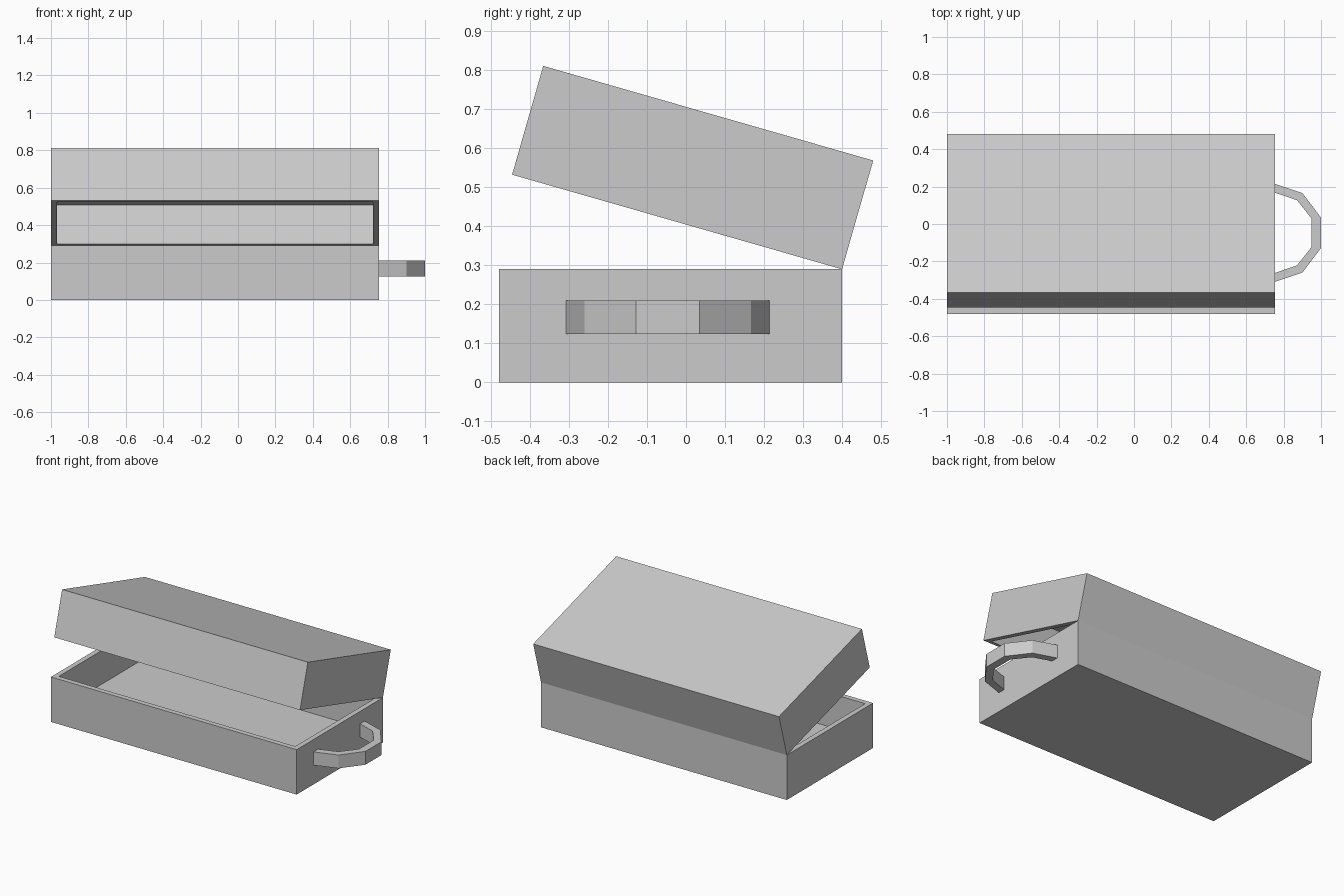
import bpy, bmesh
from math import radians
from mathutils import Matrix, Vector

if "Cube" in bpy.data.objects:
    bpy.data.objects.remove(bpy.data.objects["Cube"])

X0, X1 = -1.0, 0.755          # box ends
DEPTH, HEIGHT = 0.88, 0.29    # each half of the box
WALL, FLOOR = 0.047, 0.072
HINGE = Vector((0, 0.40, HEIGHT))


def finish(bm, name):
    bmesh.ops.recalc_face_normals(bm, faces=bm.faces)
    mesh = bpy.data.meshes.new(name)
    bm.to_mesh(mesh)
    bm.free()
    obj = bpy.data.objects.new(name, mesh)
    bpy.context.collection.objects.link(obj)
    return obj


def tray(name, matrix, up):
    """Open tray whose rim lies at the hinge; up=-1 opens upward, +1 downward."""
    bm = bmesh.new()
    bmesh.ops.create_cube(bm, size=1)
    for v in bm.verts:
        v.co = Vector(((X0 + X1) / 2 + v.co.x * (X1 - X0),
                       (v.co.y - 0.5) * DEPTH, (v.co.z + 0.5) * HEIGHT * up))
    bm.normal_update()
    rim = min(bm.faces, key=lambda f: abs(f.calc_center_median().z))
    bmesh.ops.recalc_face_normals(bm, faces=bm.faces)
    # inset the rim and sink the inner face to form the cavity
    bmesh.ops.inset_region(bm, faces=[rim], thickness=WALL)
    cavity = bmesh.ops.extrude_discrete_faces(bm, faces=[rim])["faces"][0]
    bmesh.ops.translate(bm, verts=cavity.verts, vec=(0, 0, up * (HEIGHT - FLOOR)))
    bm.transform(matrix)
    return finish(bm, name)


# lower box and the half-open lid hinged along its back edge
tray("box_base", Matrix.Translation(HINGE), -1)
tray("box_lid", Matrix.Translation(HINGE) @ Matrix.Rotation(radians(-16), 4, 'X'), 1)

# side handle: half profile mirrored about its centre, then extruded upward
CY, Z0, Z1 = -0.047, 0.124, 0.21
outer = [(X1, 0.261), (0.90, 0.213), (1.0, 0.081)]
inner = [(X1, 0.214), (0.872, 0.174), (0.95, 0.075)]


def both(half):
    return half + [(x, -y) for x, y in reversed(half)]


bm = bmesh.new()
pairs = [(bm.verts.new((ox, CY + oy, Z0)), bm.verts.new((ix, CY + iy, Z0)))
         for (ox, oy), (ix, iy) in zip(both(outer), both(inner))]
for (a, b), (c, d) in zip(pairs, pairs[1:]):
    bm.faces.new((a, b, d, c))
ext = bmesh.ops.extrude_face_region(bm, geom=bm.faces[:], use_keep_orig=True)["geom"]
bmesh.ops.translate(bm, verts=[g for g in ext if isinstance(g, bmesh.types.BMVert)],
                    vec=(0, 0, Z1 - Z0))
finish(bm, "side_handle")
